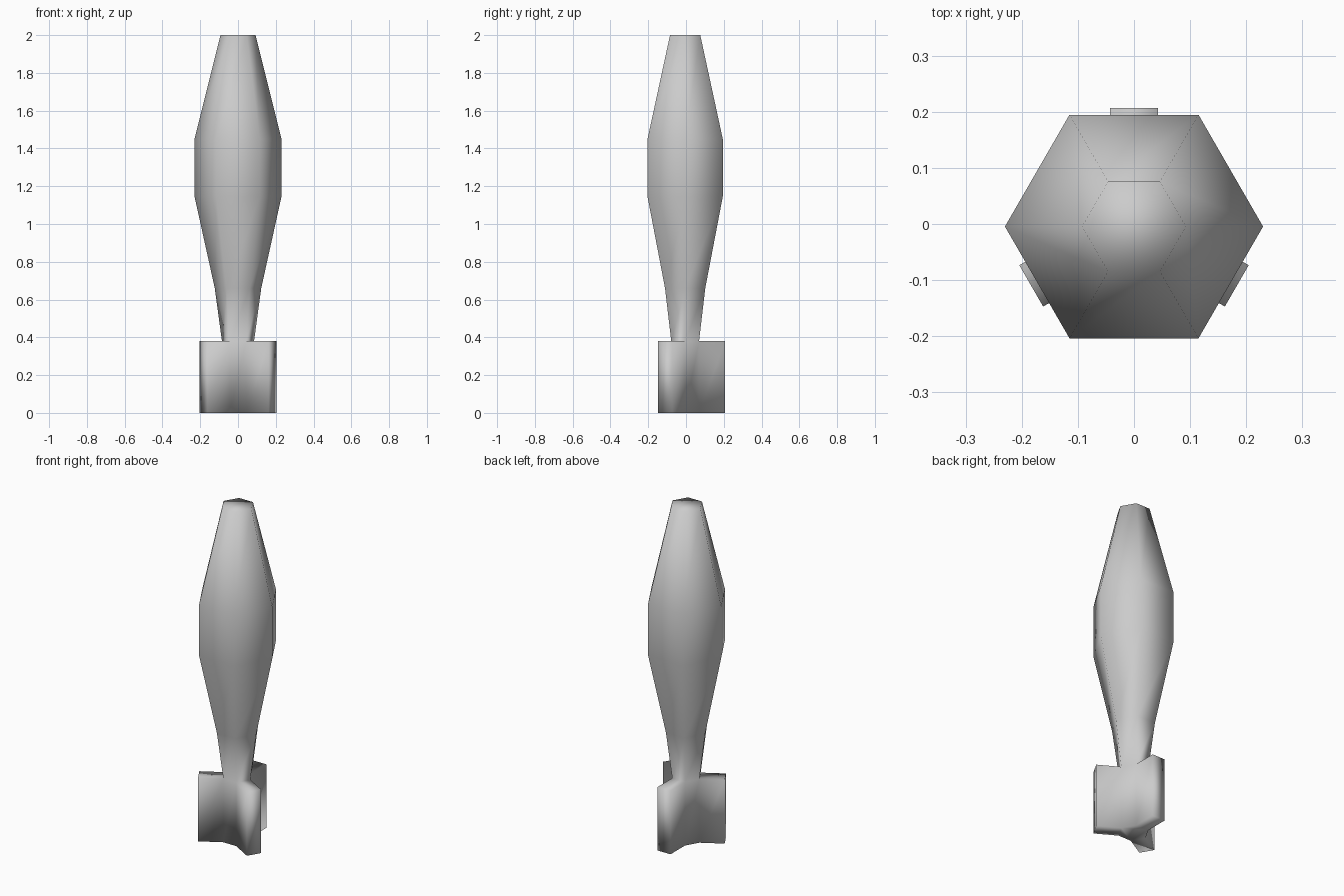
import bpy, bmesh, math
from mathutils import Vector

cube = bpy.data.objects.get("Cube")
if cube:
    bpy.data.objects.remove(cube)

# Single plain metal colour
metal = bpy.data.materials.new("grey_metal")
metal.use_nodes = True
colour = (0.6, 0.6, 0.6, 1)
metal.diffuse_color = colour
metal.node_tree.nodes["Principled BSDF"].inputs["Base Color"].default_value = colour

SIDES = 6
CENTRE_Y = -0.0045
FIN_REACH = 0.2115
# Casing profile from tail to nose: height, corner radius
PROFILE = [(0, 0.085), (0.38, 0.085), (0.66, 0.123),
           (1.145, 0.23), (1.45, 0.23), (2, 0.0925)]

bm = bmesh.new()

# Hexagonal casing, lofted ring by ring
rings = []
for z, radius in PROFILE:
    angles = [math.tau * i / SIDES for i in range(SIDES)]
    rings.append([bm.verts.new((radius * math.cos(a), CENTRE_Y + radius * math.sin(a), z))
                  for a in angles])
tail_faces = []
for level, (low, high) in enumerate(zip(rings, rings[1:])):
    for i in range(SIDES):
        j = (i + 1) % SIDES
        face = bm.faces.new((low[i], low[j], high[j], high[i]))
        if level == 0:
            tail_faces.append(face)
bm.faces.new(reversed(rings[0]))
bm.faces.new(rings[-1])
bm.normal_update()

# Three tail fins pulled out of every second tail side
fins = bmesh.ops.extrude_discrete_faces(bm, faces=tail_faces[1::2])["faces"]
bm.normal_update()
for face in fins:
    apothem = (face.calc_center_median() - Vector((0, CENTRE_Y, 0))).dot(face.normal)
    bmesh.ops.translate(bm, verts=face.verts, vec=face.normal * (FIN_REACH - apothem))

# Smooth shading over the whole shell
bmesh.ops.recalc_face_normals(bm, faces=bm.faces)
for face in bm.faces:
    face.smooth = True
mesh = bpy.data.meshes.new("finned_casing")
bm.to_mesh(mesh)
bm.free()
mesh.materials.append(metal)
bpy.context.collection.objects.link(bpy.data.objects.new("finned_casing", mesh))
